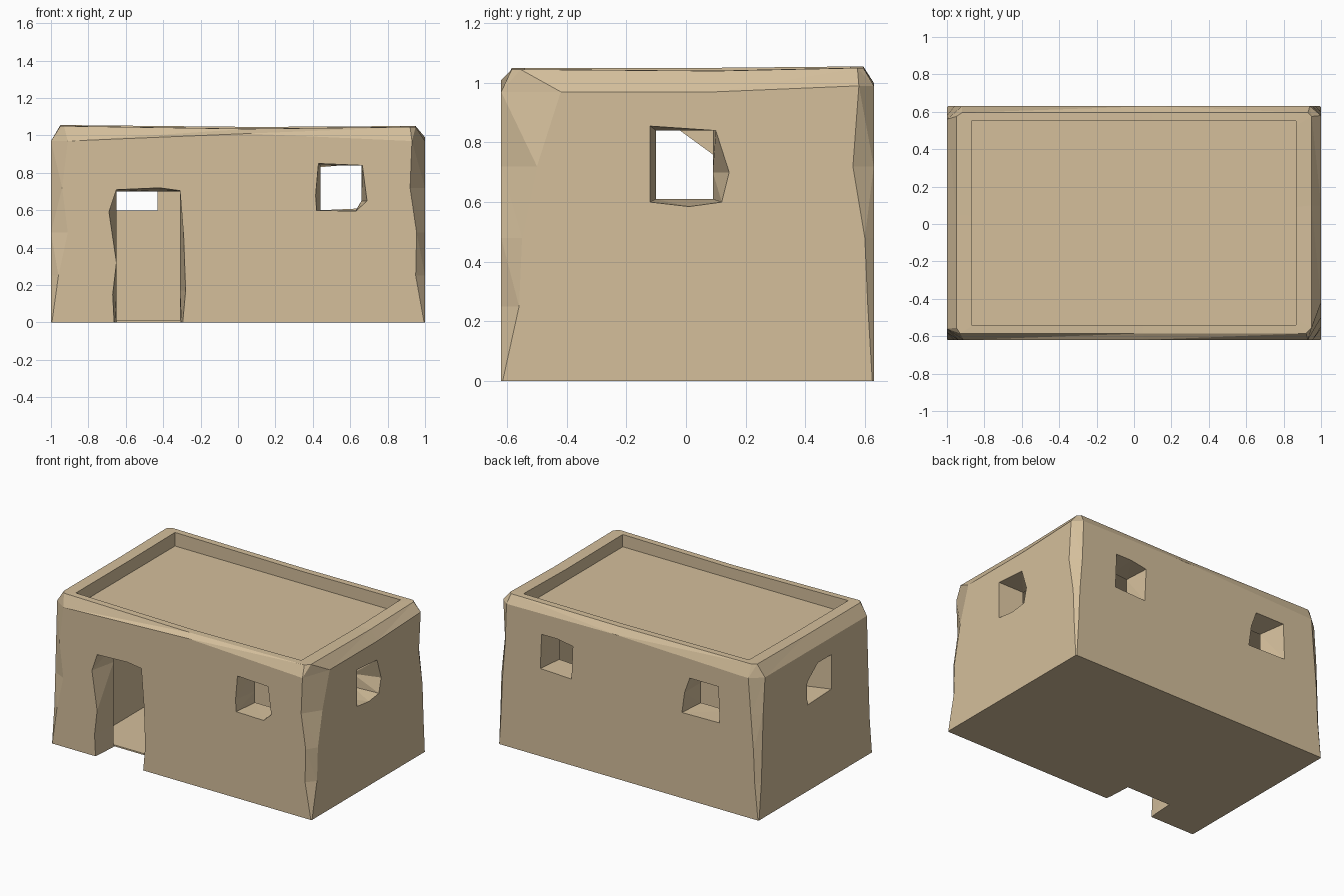
import bpy, bmesh

if "Cube" in bpy.data.objects:
    bpy.data.objects.remove(bpy.data.objects["Cube"])

X, YF, YB = 1.0, -0.62, 0.63      # outer wall planes
WALL = 0.18                       # wall thickness at the openings


def make_object(name, rings, fan=None):
    """Skin a stack of equal-length rings into a closed, triangulated solid."""
    bm = bmesh.new()
    loops = [[bm.verts.new(p) for p in ring] for ring in rings]
    n = len(loops[0])
    for lo, hi in zip(loops, loops[1:]):
        for i in range(n):
            j = (i + 1) % n
            bm.faces.new((lo[i], lo[j], hi[j], hi[i]))
    bm.faces.new(loops[0])
    if fan:
        c = bm.verts.new(fan)
        for i in range(n):
            bm.faces.new((loops[-1][i], loops[-1][(i + 1) % n], c))
    else:
        bm.faces.new(loops[-1])
    bmesh.ops.triangulate(bm, faces=bm.faces[:])
    bmesh.ops.recalc_face_normals(bm, faces=bm.faces[:])
    me = bpy.data.meshes.new(name)
    bm.to_mesh(me)
    bm.free()
    ob = bpy.data.objects.new(name, me)
    bpy.context.collection.objects.link(ob)
    return ob


def box(name, x0, x1, y0, y1, z0, z1):
    return make_object(name, [[(x0, y0, z), (x1, y0, z), (x1, y1, z), (x0, y1, z)]
                              for z in (z0, z1)])


def wall_ring(corners, zc, mids, ix=0.0, iy=0.0):
    """Rectangle with each corner chipped by (a, b), plus a middle point per side."""
    l, r, f, k = -X + ix, X - ix, YF + iy, YB - iy
    (a0, b0), (a1, b1), (a2, b2), (a3, b3) = corners
    return [(l, f + b0, zc[0]), (l + a0, f, zc[0]), (0.05, f, mids[0]),
            (r - a1, f, zc[1]), (r, f + b1, zc[1]), (r, 0.1, mids[1]),
            (r, k - b2, zc[2]), (r - a2, k, zc[2]), (0.1, k, mids[2]),
            (l + a3, k, zc[3]), (l, k - b3, zc[3]), (l, 0.05, mids[3])]


# Worn outer walls: corner chips at rising heights
# (front left, front right, back right, back left)
chips = [
    (0.00, [(.005, .005)] * 4),
    (0.25, [(.04, .03), (.05, .06), (.02, .02), (.03, .03)]),
    (0.48, [(.09, .04), (.045, .07), (.03, .03), (.04, .04)]),
    (0.72, [(.06, .05), (.08, .12), (.05, .07), (.06, .05)]),
]
rings = [wall_ring(c, [z] * 4, [z] * 4) for z, c in chips]
rings.append(wall_ring([(.09, .06), (.07, .2), (.06, .05), (.08, .07)],
                       (.97, .97, .99, .97), (1.01, .97, 1.0, .97)))
rings.append(wall_ring([(.02, .03), (.03, .03), (.02, .02), (.03, .02)],
                       (1.05, 1.045, 1.05, 1.055), (1.035, 1.04, 1.045, 1.05),
                       0.05, 0.035))
house = make_object("house_walls", rings, fan=(0, 0, 1.05))


def opening(name, side, rect, outline):
    """Splayed cutter: ragged outline outside, clamped to a plain rectangle inside."""
    u0, u1, z0, z1 = rect
    inner = [(min(max(u, u0), u1), min(max(z, z0), z1)) for u, z in outline]
    place = {"front": lambda u, z, d: (u, YF + d, z),
             "back": lambda u, z, d: (u, YB - d, z),
             "right": lambda u, z, d: (X - d, u, z),
             "left": lambda u, z, d: (-X + d, u, z)}[side]
    return make_object(name, [[place(u, z, d) for u, z in pts] for pts, d in
                              ((outline, -0.04), (outline, 0.0),
                               (inner, WALL), (inner, WALL + 0.01))])


cutters = [
    # Hollow room and sunken roof behind the parapet
    box("room_cutter", -X + WALL, X - WALL, YF + WALL, YB - WALL, 0.01, 0.86),
    box("roof_cutter", -0.87, 0.865, -0.54, 0.55, 0.96, 1.3),
    # Doorway
    opening("door_cutter", "front", (-.65, -.31, -.05, .70),
            [(-.66, -.05), (-.30, -.05), (-.28, .17), (-.29, .45), (-.31, .705),
             (-.42, .72), (-.65, .71), (-.69, .59), (-.65, .32), (-.67, .15)]),
    # Windows
    opening("front_window_cutter", "front", (.44, .66, .60, .84),
            [(.42, .60), (.63, .595), (.69, .65), (.665, .84), (.43, .85), (.415, .68)]),
    opening("right_window_cutter", "right", (-.10, .09, .61, .84),
            [(-.12, .60), (.01, .585), (.12, .60), (.145, .70), (.10, .84), (-.12, .855)]),
    opening("left_window_cutter", "left", (-.11, .09, .61, .84),
            [(-.17, .61), (.09, .60), (.10, .66), (.095, .76), (-.02, .85), (-.17, .85)]),
    opening("back_window_a_cutter", "back", (.44, .66, .60, .84),
            [(.68, .61), (.44, .60), (.43, .83), (.55, .85), (.67, .85)]),
    opening("back_window_b_cutter", "back", (-.65, -.43, .60, .84),
            [(-.70, .60), (-.41, .595), (-.43, .74), (-.47, .85), (-.69, .85)]),
]

bpy.context.view_layer.objects.active = house
for cut in cutters:
    cut.hide_render = True
    mod = house.modifiers.new(cut.name, 'BOOLEAN')
    mod.operation, mod.solver, mod.object = 'DIFFERENCE', 'EXACT', cut
    bpy.ops.object.modifier_apply(modifier=mod.name)
for cut in cutters:
    bpy.data.objects.remove(cut)

# Sun-dried clay colour
clay = bpy.data.materials.new("clay")
clay.diffuse_color = (0.66, 0.52, 0.33, 1)
clay.use_nodes = True
clay.node_tree.nodes["Principled BSDF"].inputs["Base Color"].default_value = clay.diffuse_color
house.data.materials.clear()
house.data.materials.append(clay)
for p in house.data.polygons:
    p.material_index = 0
